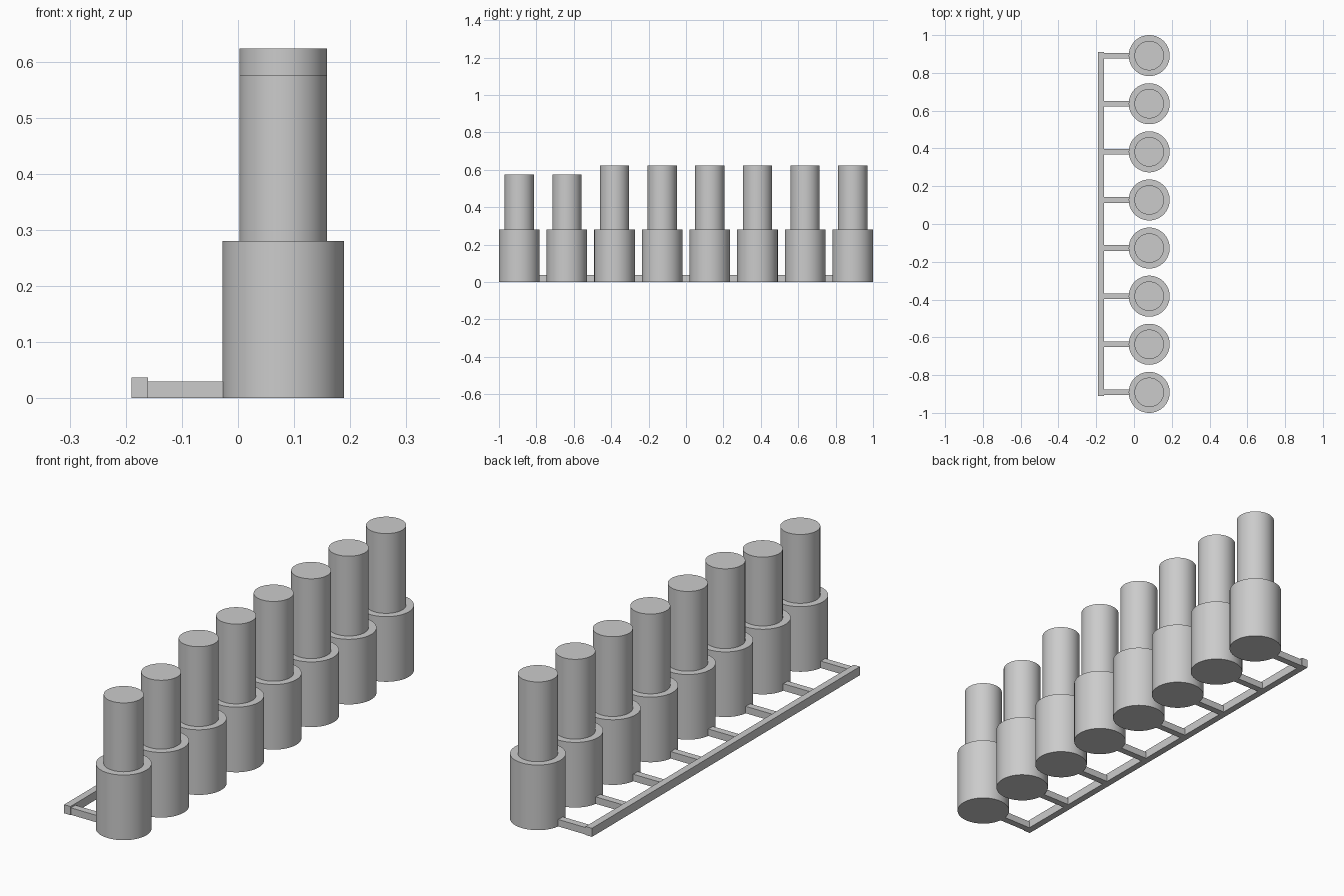
import bpy
import math

if "Cube" in bpy.data.objects:
    bpy.data.objects.remove(bpy.data.objects["Cube"], do_unlink=True)

grey = bpy.data.materials.new("plain grey")
grey.use_nodes = True
colour = (0.6, 0.6, 0.6, 1)
grey.diffuse_color = colour
grey.node_tree.nodes["Principled BSDF"].inputs["Base Color"].default_value = colour


def cylinder(name, x, y, z0, z1, radius):
    bpy.ops.mesh.primitive_cylinder_add(
        vertices=64, radius=radius, depth=z1 - z0, location=(x, y, (z0 + z1) / 2))
    obj = bpy.context.object
    obj.name = name
    obj.data.materials.append(grey)
    bpy.ops.object.shade_smooth_by_angle(angle=math.radians(30))


def bar(name, x0, x1, y0, y1, height):
    bpy.ops.mesh.primitive_cube_add(
        size=1, location=((x0 + x1) / 2, (y0 + y1) / 2, height / 2))
    obj = bpy.context.object
    obj.name = name
    obj.scale = (x1 - x0, y1 - y0, height)
    bpy.ops.object.transform_apply(location=False, rotation=False, scale=True)
    obj.data.materials.append(grey)


COUNT = 8
SPACING = 0.2547
POST_X = 0.0805
BASE_TOP = 0.28

# Long rail joining every post
bar("rail", -0.19, -0.16, -0.91, 0.91, 0.037)

# Row of stepped posts with connecting arms; the two front posts are shorter
for i in range(COUNT):
    y = (i - (COUNT - 1) / 2) * SPACING
    top = 0.576 if i < 2 else 0.623
    cylinder(f"post_base_{i + 1}", POST_X, y, 0, BASE_TOP, 0.1085)
    cylinder(f"post_upper_{i + 1}", POST_X, y, BASE_TOP, top, 0.078)
    bar(f"arm_{i + 1}", -0.16, -0.02, y - 0.015, y + 0.015, 0.03)
